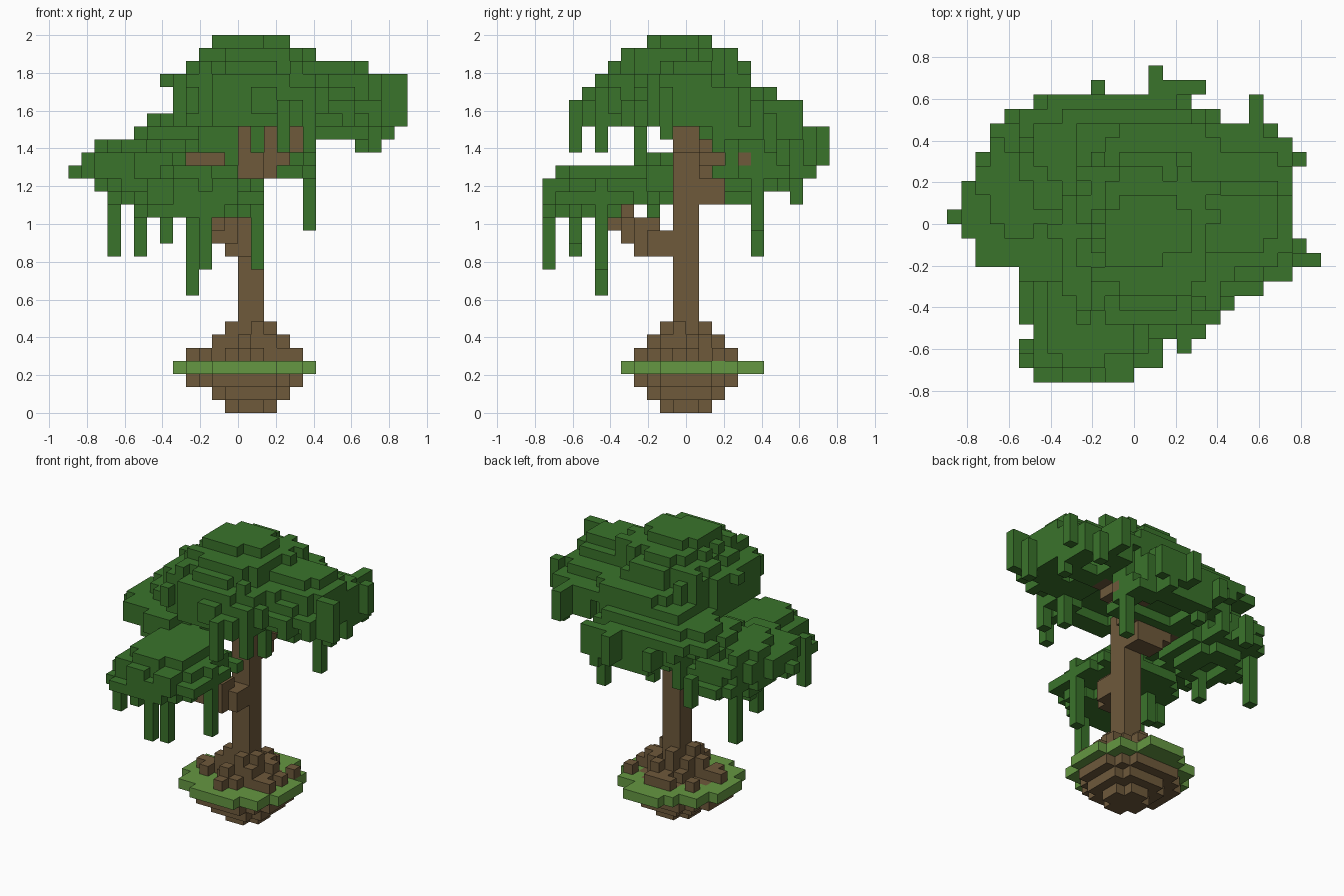
import bpy, bmesh, random
from mathutils import Vector

if "Cube" in bpy.data.objects:
    bpy.data.objects.remove(bpy.data.objects["Cube"], do_unlink=True)

UNIT = 2 / 29          # size of one block
random.seed(7)


def material(name, rgb):
    m = bpy.data.materials.new(name)
    m.use_nodes = True
    m.diffuse_color = (*rgb, 1)
    m.node_tree.nodes["Principled BSDF"].inputs["Base Color"].default_value = (*rgb, 1)
    return m


LEAF = material("leaf green", (0.042, 0.172, 0.024))
BARK = material("bark brown", (0.156, 0.1, 0.044))
GRASS = material("grass green", (0.13, 0.31, 0.054))

parts = {}             # part name -> (material, set of blocks)
filled = set()         # every block already taken
ragged = {(x, y): random.uniform(-0.35, 0.18)
          for x in range(-14, 15) for y in range(-14, 15)}


def add(name, mat, blocks):
    """Give free blocks to a part."""
    own = parts.setdefault(name, (mat, set()))[1]
    for b in blocks:
        if b not in filled:
            filled.add(b)
            own.add(b)


def box(x0, x1, y0, y1, z0, z1):
    return [(x, y, z) for x in range(x0, x1) for y in range(y0, y1) for z in range(z0, z1)]


def slab(z, x0, x1, y0, y1, power, rough):
    """One rounded layer of blocks inside the given bounds."""
    def off(v, a, b):
        return abs((2 * v + 1 - a - b) / (b - a)) ** power
    return [b for b in box(x0, x1, y0, y1, z, z + 1)
            if off(b[0], x0, x1) + off(b[1], y0, y1) <= 1 + rough * ragged[b[:2]]]


def stack(name, mat, top, layers, power=2.6, rough=1.0, hollow=0):
    """Layers listed from the top down; the lowest ones may be hollow rings."""
    for i, (x0, x1, y0, y1) in enumerate(layers):
        blocks = slab(top - i, x0, x1, y0, y1, power, rough)
        inset = 2 + len(layers) - 1 - i
        if i >= len(layers) - hollow:
            core = set(slab(top - i, x0 + inset, x1 - inset, y0 + inset, y1 - inset, power, rough))
            blocks = [b for b in blocks if b not in core]
        add(name, mat, blocks)


def limb(name, start, end, size):
    """A stepped branch between two blocks."""
    a, b = Vector(start), Vector(end)
    steps = int((b - a).length * 2)
    for i in range(steps + 1):
        x, y, z = (round(c) for c in a.lerp(b, i / steps))
        add(name, BARK, box(x, x + size, y, y + size, z, z + size))


# Trunk
add("trunk", BARK, box(0, 2, -1, 1, 4, 20) + box(0, 1, -1, 1, 20, 23))

# Branches, one to each group of leaves
limb("front_branch", (0, -3, 12), (-2, -5, 13), 2)
add("front_branch", BARK, box(-2, -1, -6, -5, 14, 15) + box(-2, -1, -5, -4, 15, 16))
limb("side_branch", (0, 1, 16), (-4, 1, 18), 2)
limb("upper_branch", (1, 1, 18), (4, 1, 21), 2)
add("back_twig", BARK, box(2, 6, 4, 5, 19, 20))

# Floating island: soil, the grass rim and the roots
add("soil_core", BARK, slab(3, -3, 4, -3, 4, 1.6, 1))
stack("soil", BARK, 2, [(-4, 5, -4, 4), (-2, 4, -3, 3), (-1, 3, -2, 2)], 2.1, 0)
add("grass", GRASS, slab(3, -5, 6, -5, 5, 2.2, 0) + box(-1, 3, 5, 6, 3, 4))
for x, y, _ in box(-4, 5, -4, 4, 0, 1):
    reach = max(abs(x - 0.5), abs(y + 0.5))
    side = min(abs(x - 0.5), abs(y + 0.5))
    if reach < 2 or random.random() < 0.62 - 0.09 * reach - 0.06 * side:
        height = max(1, 4 - int(reach + 0.5)) - (random.random() < 0.3 and reach < 3)
        add("roots", BARK, box(x, x + 1, y, y + 1, 4, 4 + max(1, height)))
add("roots", BARK, box(-4, -1, -1, 0, 4, 5) + box(2, 5, 0, 1, 4, 5)
    + box(0, 1, -4, -1, 4, 5) + box(1, 2, 1, 4, 4, 5)
    + box(-2, -1, -1, 0, 4, 6) + box(3, 4, 0, 1, 4, 6)
    + box(0, 1, -3, -2, 4, 6) + box(1, 2, 2, 3, 4, 6)
    + box(-1, 0, -1, 0, 4, 7) + box(2, 3, -1, 0, 4, 7)
    + box(1, 2, -2, -1, 4, 7) + box(0, 1, 1, 2, 4, 7))

# Canopy lobes
stack("crown_leaves", LEAF, 28, [
    (-2, 4, -3, 2), (-3, 6, -5, 4), (-4, 6, -6, 5), (-5, 7, -7, 5),
    (-5, 7, -8, 5), (-5, 7, -8, 5), (-5, 7, -7, 5)], 2.8, hollow=1)
stack("left_leaves", LEAF, 26, [
    (3, 10, -2, 2), (3, 11, -3, 3), (3, 11, -4, 5), (3, 11, -5, 7),
    (4, 11, -4, 7), (5, 11, 1, 7)], 4, hollow=2)
stack("back_leaves", LEAF, 24, [
    (-2, 6, 1, 7), (-4, 6, 2, 7), (-7, 6, 2, 8), (-8, 6, 2, 9), (-6, 6, 2, 9),
    (-5, 6, 2, 9), (-3, 6, 2, 9)], 3.4, hollow=1)
add("back_leaves", LEAF, box(1, 5, 9, 10, 19, 22) + box(-3, -2, 9, 10, 19, 21))
stack("right_leaves", LEAF, 21, [
    (-8, -2, 1, 7), (-11, -3, -1, 6), (-12, -4, -4, 7), (-12, -2, -4, 7),
    (-11, -3, -3, 8), (-10, -4, -1, 6)], 2.2, hollow=1)
stack("front_leaves", LEAF, 18, [
    (-6, 0, -10, -2), (-7, 1, -11, -2), (-8, 2, -11, -1), (-8, 0, -11, -6)], 3.4)

# Hanging strands and stray tufts: x, y, bottom, top
low_strands = [
    (-4, -7, 9, 16), (-3, -11, 11, 17), (1, -7, 11, 18), (-8, -9, 12, 17),
    (-6, -5, 13, 16), (-1, -3, 14, 17), (-6, -9, 13, 16), (-8, -6, 14, 17),
    (-5, -11, 15, 18), (-1, -11, 16, 18), (0, -9, 15, 18), (-2, -2, 17, 19)]
side_strands = [
    (-10, 5, 12, 19), (-7, 8, 16, 19), (-8, 0, 14, 17), (-13, 0, 18, 19),
    (-11, 3, 17, 19), (-2, 7, 17, 19), (1, 10, 19, 22),
    (5, 5, 14, 19), (3, 9, 18, 20), (-5, 7, 17, 19), (-6, -4, 19, 20)]
high_strands = [
    (12, -3, 22, 26), (11, -3, 22, 26), (11, -2, 21, 25), (11, 4, 22, 25),
    (10, 2, 20, 22), (9, 6, 20, 23), (8, 8, 21, 24), (8, 7, 21, 24),
    (3, -9, 20, 24), (3, -8, 22, 24), (4, -8, 22, 24), (5, -7, 20, 24),
    (5, -4, 19, 23), (-6, -1, 25, 26), (10, -4, 22, 24), (8, -5, 22, 24)]
for name, strands in (("low_strands", low_strands), ("side_strands", side_strands),
                      ("high_strands", high_strands)):
    for x, y, low, high in strands:
        add(name, LEAF, box(x, x + 1, y, y + 1, low, high))


def build(name, mat, blocks):
    """Mesh the exposed block faces only."""
    bm = bmesh.new()
    corners = {}

    def corner(p):
        if p not in corners:
            corners[p] = bm.verts.new(Vector(p) * UNIT)
        return corners[p]

    for b in sorted(blocks):
        for axis in range(3):
            u, v = (axis + 1) % 3, (axis + 2) % 3
            for side in (0, 1):
                near = list(b)
                near[axis] += 2 * side - 1
                if tuple(near) in filled:
                    continue
                ring = []
                for du, dv in ((0, 0), (1, 0), (1, 1), (0, 1)):
                    p = list(b)
                    p[axis] += side
                    p[u] += du
                    p[v] += dv
                    ring.append(corner(tuple(p)))
                bm.faces.new(ring if side else ring[::-1])
    mesh = bpy.data.meshes.new(name)
    bm.to_mesh(mesh)
    bm.free()
    mesh.materials.append(mat)
    bpy.context.collection.objects.link(bpy.data.objects.new(name, mesh))


for name, (mat, blocks) in parts.items():
    build(name, mat, blocks)
